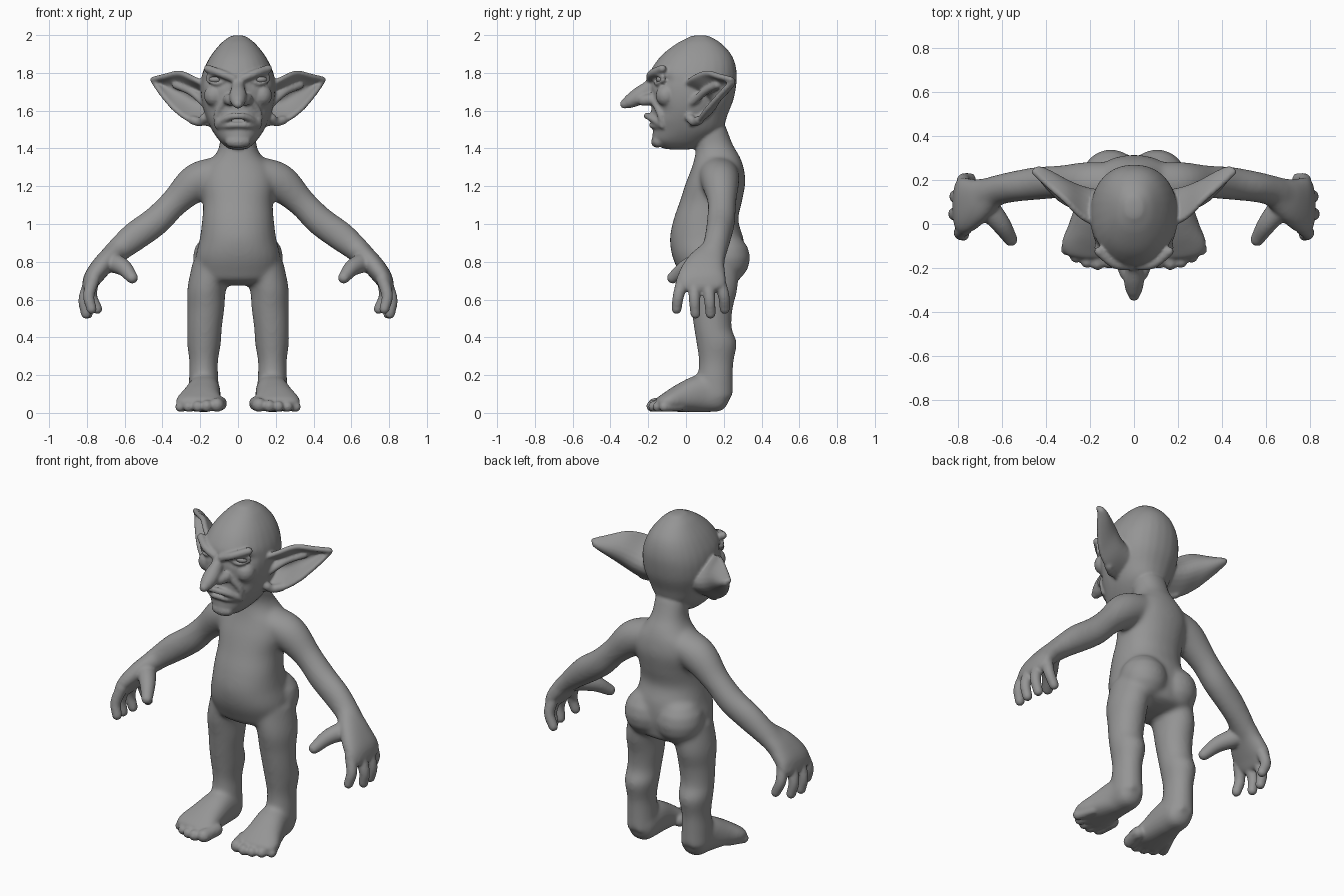
import bpy, bmesh, math
from mathutils import Vector

if "Cube" in bpy.data.objects:
    bpy.data.objects.remove(bpy.data.objects["Cube"])

skin = bpy.data.materials.new("skin_grey")
skin.diffuse_color = (0.3, 0.3, 0.3, 1)
skin.use_nodes = True
skin.node_tree.nodes["Principled BSDF"].inputs["Base Color"].default_value = skin.diffuse_color


def spline(points, n=5):
    """Catmull-Rom resampling of tuples of any length."""
    p = [Vector(q) for q in points]
    p = [p[0] * 2 - p[1]] + p + [p[-1] * 2 - p[-2]]
    out = []
    for i in range(1, len(p) - 2):
        a, b, c, d = p[i - 1:i + 3]
        for k in range(n):
            t = k / n
            out.append((b * 2 + (c - a) * t + (a * 2 - b * 5 + c * 4 - d) * t * t
                        + (b * 3 - a - c * 3 + d) * t ** 3) * 0.5)
    return out + [p[-2]]


def make(name, rows, closed, mirror):
    """Skin rows of points; optionally add the copy on the other side."""
    bm = bmesh.new()
    for s in ((1, -1) if mirror else (1,)):
        grid = [[bm.verts.new((s * p[0], p[1], p[2])) for p in row] for row in rows]
        n = len(rows[0])
        for r, q in zip(grid, grid[1:]):
            for j in range(n if closed else n - 1):
                k = (j + 1) % n
                bm.faces.new((r[j], r[k], q[k], q[j]))
        if closed:
            bm.faces.new(grid[0])
            bm.faces.new(grid[-1])
    bmesh.ops.recalc_face_normals(bm, faces=bm.faces)
    me = bpy.data.meshes.new(name)
    bm.to_mesh(me)
    bm.free()
    me.materials.append(skin)
    ob = bpy.data.objects.new(name, me)
    bpy.context.collection.objects.link(ob)
    return ob


def loft(name, rings, ref=(1, 0, 0), axis=None, power=2.0, cap=1.0, mirror=True, sides=28):
    """Round-ended tube through rings (x, y, z, half width along ref, other half width)."""
    rs = spline(rings)
    pos = [Vector(r[:3]) for r in rs]
    frames = []
    for i, r in enumerate(rs):
        t = Vector(axis) if axis else (pos[min(i + 1, len(rs) - 1)] - pos[max(i - 1, 0)]).normalized()
        frames.append((pos[i], t, max(r[3], 0.004), max(r[4], 0.004)))
    steps = (0.4, 0.75, 0.95)

    def ends(f, sign):
        p, t, a, b = f
        return [(p + t * sign * min(a, b) * cap * s, t, a * math.sqrt(1 - s * s), b * math.sqrt(1 - s * s))
                for s in steps]
    frames = ends(frames[0], -1)[::-1] + frames + ends(frames[-1], 1)
    rows = []
    for p, t, a, b in frames:
        u = Vector(ref)
        u = (u - t * u.dot(t)).normalized()
        w = t.cross(u)
        row = []
        for j in range(sides):
            c, s = math.cos(j * math.tau / sides), math.sin(j * math.tau / sides)
            row.append(p + u * a * math.copysign(abs(c) ** (2 / power), c)
                       + w * b * math.copysign(abs(s) ** (2 / power), s))
        rows.append(row)
    return make(name, rows, True, mirror)


def tube(name, pts, r, mirror=True):
    return loft(name, [(*p, r, r) for p in pts], mirror=mirror, sides=12)


def blob(name, c, r):
    return loft(name, [(c[0], c[1], c[2] - 0.003, r, r), (c[0], c[1], c[2] + 0.003, r, r)], axis=(0, 0, 1))


def fuse(name, parts, voxel, rounds):
    """Melt parts into one smooth skin."""
    dg = bpy.context.evaluated_depsgraph_get()
    bm = bmesh.new()
    for o in parts:
        bm.from_object(o, dg)
    me = bpy.data.meshes.new(name)
    bm.to_mesh(me)
    bm.free()
    for o in parts:
        bpy.data.objects.remove(o)
    ob = bpy.data.objects.new(name, me)
    bpy.context.collection.objects.link(ob)
    m = ob.modifiers.new("melt", 'REMESH')
    m.mode, m.voxel_size, m.use_smooth_shade = 'VOXEL', voxel, True
    m = ob.modifiers.new("soften", 'SMOOTH')
    m.factor, m.iterations = 0.5, rounds
    dg = bpy.context.evaluated_depsgraph_get()
    baked = bpy.data.meshes.new_from_object(ob.evaluated_get(dg))
    ob.modifiers.clear()
    ob.data = baked
    baked.materials.clear()
    baked.materials.append(skin)
    return ob


UP, Y = (0, 0, 1), (0, 1, 0)

# Trunk, limbs, palms and feet
torso = loft("torso", [
    (0, .135, .72, .215, .16), (0, .12, .82, .225, .19), (0, .11, .92, .203, .195),
    (0, .105, 1.02, .19, .172), (0, .132, 1.12, .185, .165), (0, .157, 1.22, .20, .157),
    (0, .168, 1.30, .18, .137), (0, .165, 1.36, .125, .118), (0, .15, 1.42, .098, .098),
    (0, .12, 1.52, .095, .09)], axis=UP, power=2.2, cap=.3, mirror=False)
buttock = blob("buttock", (.105, .205, .82), .135)
leg = loft("leg", [
    (.13, .14, .80, .11, .14), (.165, .14, .66, .103, .133), (.17, .137, .55, .098, .11),
    (.177, .142, .45, .092, .1), (.18, .162, .37, .09, .107), (.182, .16, .27, .076, .092),
    (.182, .155, .18, .078, .094), (.18, .155, .08, .082, .095)], axis=UP, cap=.6)
foot = loft("foot", [
    (.175, .17, .092, .08, .088), (.18, .08, .102, .088, .1), (.195, -.02, .08, .105, .078),
    (.205, -.09, .06, .125, .056), (.208, -.13, .048, .12, .042)], power=2.3, cap=.8)
arm = loft("arm", [
    (.10, .17, 1.27, .11, .09), (.22, .182, 1.22, .10, .10), (.335, .19, 1.115, .076, .076),
    (.435, .185, 1.015, .075, .078), (.545, .17, .935, .07, .078), (.63, .15, .865, .07, .066),
    (.70, .115, .80, .09, .055)], ref=Y)
palm = loft("palm", [
    (.65, .14, .85, .075, .055), (.71, .105, .79, .105, .055), (.765, .085, .72, .13, .05),
    (.79, .085, .67, .13, .038)], ref=Y, power=2.4)
trunk = fuse("trunk", [torso, buttock, leg, foot, arm, palm], .012, 10)

# Fingers and thumb
parts = [trunk]
for pts in (((.765, -.015, .71), (.79, -.04, .62), (.775, -.05, .55)),
            ((.785, .045, .69), (.815, .045, .6), (.805, .05, .525)),
            ((.785, .115, .69), (.81, .125, .6), (.795, .13, .525)),
            ((.77, .175, .70), (.775, .2, .62), (.745, .205, .55))):
    parts.append(loft("finger", [(*p, r, r) for p, r in zip(pts, (.034, .03, .027))], ref=Y, sides=16))
parts.append(loft("thumb", [(.67, .08, .80, .055, .055), (.605, 0, .768, .044, .044),
                            (.56, -.07, .715, .031, .031)], ref=Y))

# Toes, big to small
for x, y, r in ((.112, -.165, .038), (.165, -.178, .032), (.213, -.17, .03), (.262, -.148, .029), (.305, -.115, .028)):
    parts.append(tube("toe", [(x - .025 + .12 * (.18 - x), y + .09, r + .012), (x, y, r + .004)], r))

# Skull with pressed-in eye sockets, mouth and temples
skull = fuse("skull", [loft("skull", [
    (0, -.035, 1.405, .06, .095), (0, -.028, 1.44, .098, .148), (0, .008, 1.50, .14, .184),
    (0, .018, 1.58, .175, .203), (0, .035, 1.66, .195, .217), (0, .04, 1.74, .198, .227),
    (0, .039, 1.80, .188, .23), (0, .05, 1.86, .162, .207), (0, .06, 1.91, .13, .171),
    (0, .07, 1.96, .087, .112), (0, .075, 1.99, .047, .057)],
    axis=UP, power=2.25, cap=.2, mirror=False)], .01, 3)
for v in skull.data.vertices:
    x, y, z = abs(v.co.x), v.co.y, v.co.z
    if y < 0:
        v.co.y += .036 * math.exp(-((x - .115) / .055) ** 2 - ((z - 1.762) / .03) ** 2)
        v.co.y += .035 * math.exp(-(x / .08) ** 4 - ((z - 1.543) / .014) ** 2)
        v.co.y += .015 * math.exp(-((x - .13) / .04) ** 2 - ((z - 1.6) / .04) ** 2)
parts.append(skull)

# Brows, lids, cheeks, nose and lips
parts += [
    tube("brow", [(.025, -.19, 1.77), (.09, -.18, 1.797), (.16, -.125, 1.822)], .022),
    tube("upper_lid", [(.068, -.163, 1.765), (.115, -.155, 1.787), (.16, -.12, 1.778)], .011),
    tube("lower_lid", [(.068, -.163, 1.757), (.115, -.153, 1.743), (.16, -.12, 1.76)], .011),
    blob("cheek", (.125, -.105, 1.68), .055),
    loft("nose", [(0, -.165, 1.765, .03, .03), (0, -.2, 1.715, .036, .042), (0, -.25, 1.677, .046, .046),
                  (0, -.30, 1.648, .038, .036), (0, -.325, 1.635, .026, .025)], mirror=False),
    tube("nostril", [(.035, -.225, 1.655), (.05, -.185, 1.66)], .031),
    tube("cheek_fold", [(.07, -.17, 1.65), (.11, -.138, 1.585), (.108, -.125, 1.52)], .018),
    tube("upper_lip", [(-.1, -.138, 1.532), (-.05, -.188, 1.563), (0, -.208, 1.573),
                       (.05, -.188, 1.563), (.1, -.138, 1.532)], .018, False),
    tube("lower_lip", [(-.095, -.135, 1.52), (-.045, -.175, 1.522), (0, -.18, 1.524),
                       (.045, -.175, 1.522), (.095, -.135, 1.52)], .016, False),
    tube("chin", [(-.035, -.145, 1.437), (0, -.155, 1.435), (.035, -.145, 1.437)], .032, False)]

# Ears: cupped sheet between an upper and a lower edge, with rim and inner ridge
top = [(.17, 0, 1.735), (.24, .04, 1.77), (.31, .11, 1.797), (.39, .18, 1.78), (.45, .237, 1.765)]
low = [(.15, .03, 1.53), (.25, .07, 1.55), (.33, .11, 1.605), (.40, .18, 1.685), (.445, .24, 1.75)]
rows = []
edges = list(zip(spline(top), spline(low)))
for i, (a, b) in enumerate(edges):
    depth = .115 * (1 - i / (len(edges) - 1)) ** .7 + .008
    rows.append([a.lerp(b, k / 10) + Vector((-.15, 1, 0)) * depth * math.sin(math.pi * k / 10)
                 for k in range(11)])
ear = make("ear", rows, False, True)
m = ear.modifiers.new("thickness", 'SOLIDIFY')
m.thickness, m.offset = .03, 0
parts += [ear, tube("ear_rim", top, .016), tube("ear_edge", low, .014),
          tube("ear_ridge", [(.18, .03, 1.64), (.25, .10, 1.70), (.33, .165, 1.735)], .02),
          tube("ear_lobe", [(.18, .02, 1.56), (.20, .045, 1.54), (.24, .07, 1.55)], .024)]

bpy.context.view_layer.update()
fuse("body", parts, .008, 4)

# Eyeballs
eyes = blob("eyes", (0, 0, 0), 1)
eyes.data.clear_geometry()
bm = bmesh.new()
for s in (1, -1):
    geo = bmesh.ops.create_uvsphere(bm, u_segments=24, v_segments=14, radius=1)
    for v in geo["verts"]:
        v.co = Vector((s * .115 + v.co.x * .04, -.127 + v.co.y * .031, 1.765 + v.co.z * .022))
for f in bm.faces:
    f.smooth = True
bm.to_mesh(eyes.data)
bm.free()
